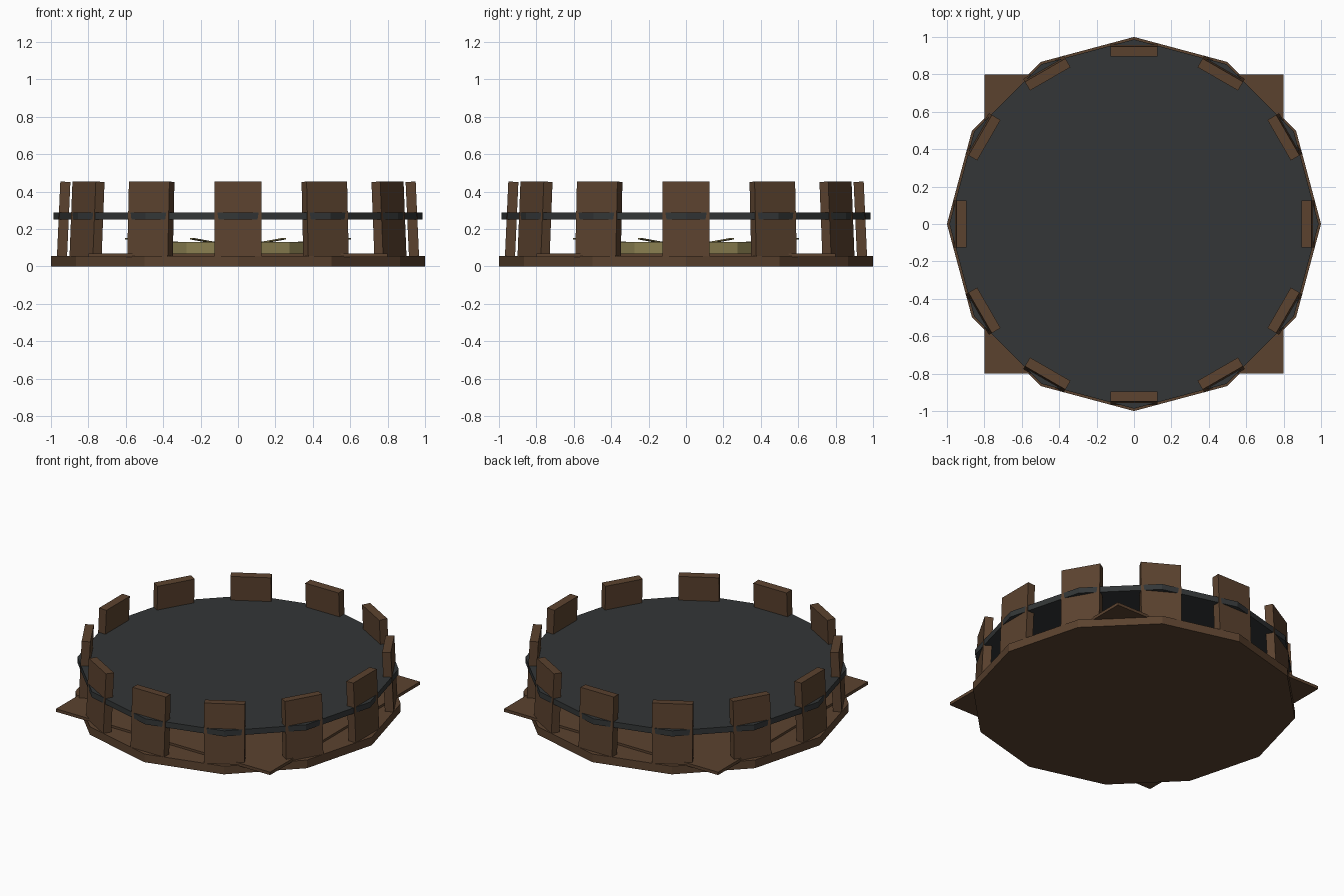
import bpy
from math import sin, cos, tau, pi
from mathutils import Matrix

if "Cube" in bpy.data.objects:
    bpy.data.objects.remove(bpy.data.objects["Cube"])


def material(name, rgb):
    m = bpy.data.materials.new(name)
    m.diffuse_color = (*rgb, 1)
    m.use_nodes = True
    m.node_tree.nodes["Principled BSDF"].inputs["Base Color"].default_value = m.diffuse_color
    return m


wood = material("wood", (0.105, 0.055, 0.028))
iron = material("iron", (0.033, 0.037, 0.038))
straw = material("straw", (0.25, 0.21, 0.08))


def finish(name, mat):
    ob = bpy.context.object
    ob.name = name
    ob.data.materials.append(mat)
    return ob


def disc(name, radius, z0, z1, mat, sides=12):
    bpy.ops.mesh.primitive_cylinder_add(vertices=sides, radius=radius, depth=z1 - z0,
                                        location=(0, 0, (z0 + z1) / 2))
    return finish(name, mat)


def box(name, size, matrix, mat):
    bpy.ops.mesh.primitive_cube_add(size=1)
    ob = finish(name, mat)
    ob.data.transform(Matrix.Diagonal((*size, 1)))
    ob.matrix_world = matrix
    return ob


# Twelve-sided base and the square floor board on it
disc("base", 1.0, 0, 0.055, wood)
box("floor_board", (1.6, 1.6, 0.02), Matrix.Translation((0, 0, 0.06)), wood)

# Straw bed with loose stalks
disc("straw_bed", 0.55, 0.07, 0.13, straw)
for i in range(8):
    turn = Matrix.Rotation((i + 0.5) * tau / 8, 4, 'Z')
    lift = Matrix.Translation((0.45, 0, 0.135)) @ Matrix.Rotation(-0.07, 4, 'Y')
    box(f"straw_stalk_{i + 1}", (0.4, 0.02, 0.008), turn @ lift, straw)

# Staves leaning slightly inward at the top
for i in range(12):
    turn = Matrix.Rotation(i * tau / 12, 4, 'Z')
    lean = Matrix.Translation((0.932, 0, 0.253)) @ Matrix.Rotation(-0.045, 4, 'Y')
    box(f"stave_{i + 1}", (0.054, 0.25, 0.4), turn @ lean, wood)

# Solid iron hoop plate through the staves
disc("hoop_plate", 0.987, 0.25, 0.288, iron)
